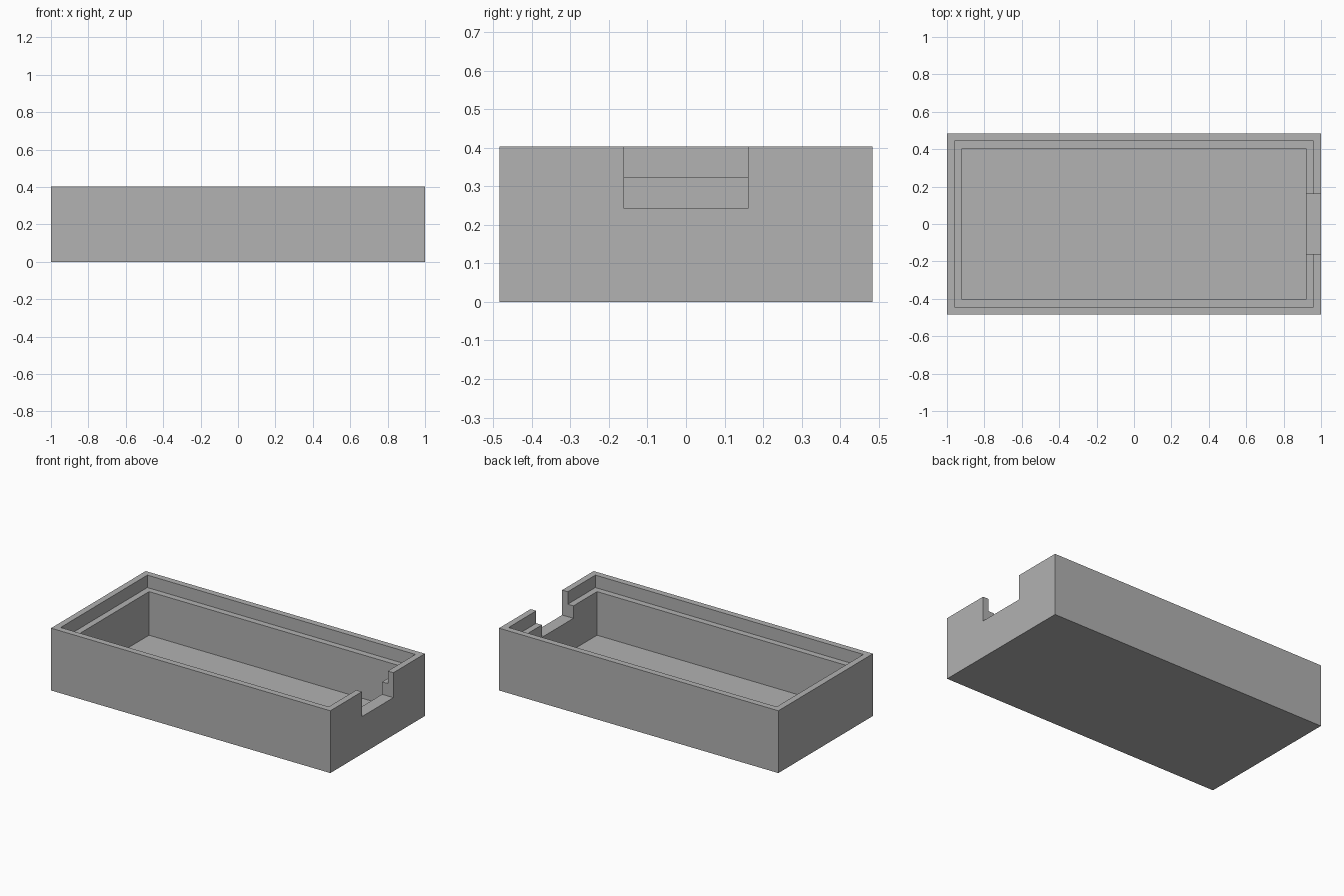
import bpy
import bmesh
from mathutils import Matrix, Vector

if "Cube" in bpy.data.objects:
    bpy.data.objects.remove(bpy.data.objects["Cube"], do_unlink=True)

U = 2 / 49.6                    # wall step: every size is a multiple of it
HALF_X, HALF_Y, HEIGHT = 1.0, 12 * U, 10 * U
OVER = 2 * U                    # how far cutters pass beyond the body

grey = bpy.data.materials.new("plain grey")
grey.use_nodes = True
colour = (0.445, 0.445, 0.445, 1)
grey.diffuse_color = colour
grey.node_tree.nodes["Principled BSDF"].inputs["Base Color"].default_value = colour


def box(name, low, high):
    """Box between two opposite corners."""
    low, high = Vector(low), Vector(high)
    mesh = bpy.data.meshes.new(name)
    bm = bmesh.new()
    place = Matrix.Translation((low + high) / 2) @ Matrix.Diagonal((*(high - low), 1))
    bmesh.ops.create_cube(bm, size=1, matrix=place)
    bm.to_mesh(mesh)
    bm.free()
    mesh.materials.append(grey)
    obj = bpy.data.objects.new(name, mesh)
    bpy.context.collection.objects.link(obj)
    return obj


def hollow(name, inset, floor):
    """Cutter set in from the outer walls, open at the top."""
    x, y = HALF_X - inset, HALF_Y - inset
    return box(name, (-x, -y, floor), (x, y, HEIGHT + OVER))


# Outer block of the tray
tray = box("open_tray", (-HALF_X, -HALF_Y, 0), (HALF_X, HALF_Y, HEIGHT))

# Deep cavity, wider lid recess above the ledge, and notch in the +x wall
cutters = [
    hollow("cavity_cutter", 2 * U, U),
    hollow("lid_recess_cutter", U, 8 * U),
    box("notch_cutter", (HALF_X - 3 * U, -4 * U, 6 * U),
        (HALF_X + OVER, 4 * U, HEIGHT + OVER)),
]

bpy.context.view_layer.objects.active = tray
for cutter in cutters:
    cutter.hide_render = True
    cut = tray.modifiers.new(cutter.name, "BOOLEAN")
    cut.operation = "DIFFERENCE"
    cut.solver = "EXACT"
    cut.object = cutter
    bpy.ops.object.modifier_apply(modifier=cut.name)
    bpy.data.objects.remove(cutter, do_unlink=True)
